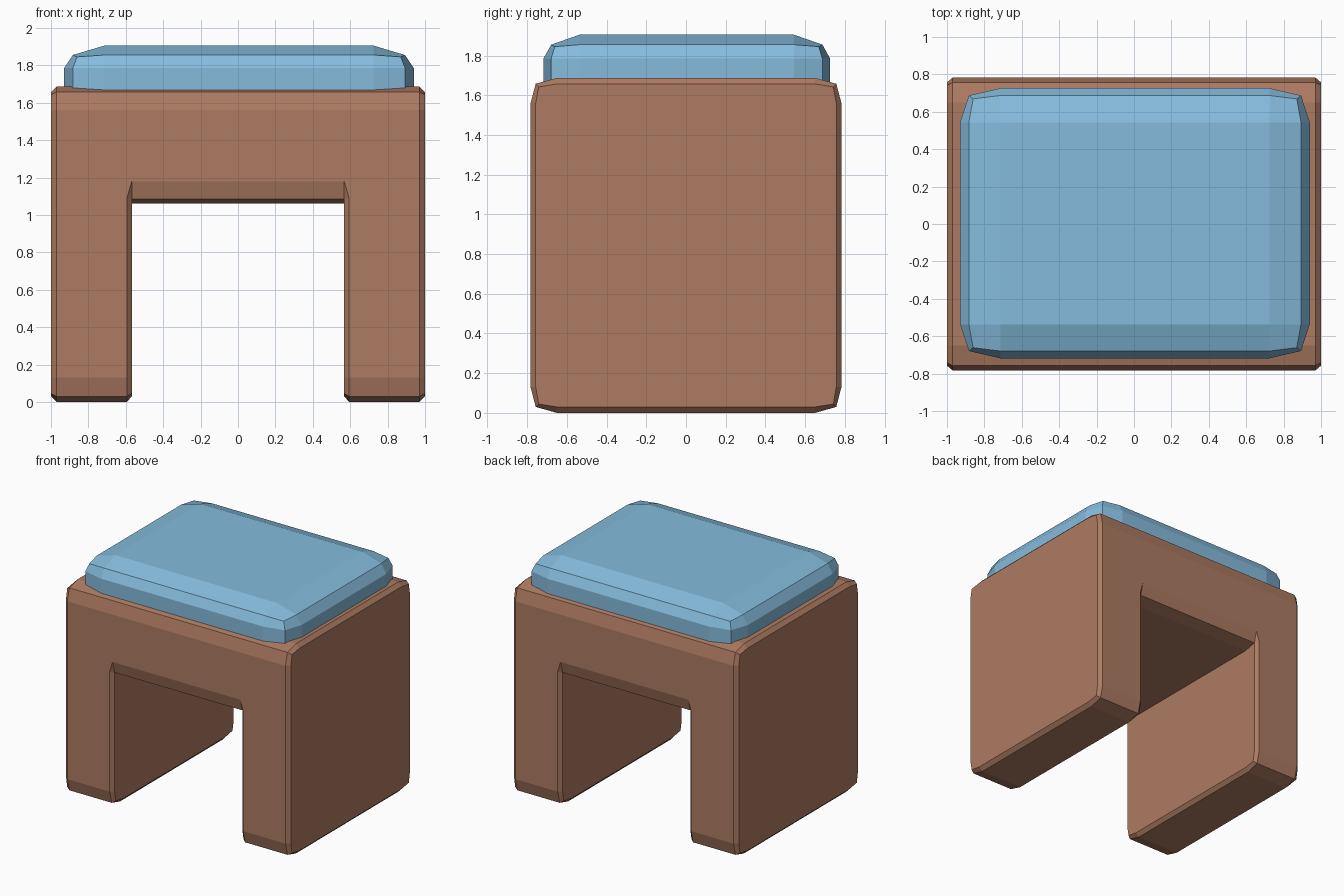
import bpy, bmesh

if "Cube" in bpy.data.objects:
    bpy.data.objects.remove(bpy.data.objects["Cube"])


def material(name, rgb):
    mat = bpy.data.materials.new(name)
    mat.diffuse_color = (*rgb, 1)
    mat.use_nodes = True
    mat.node_tree.nodes["Principled BSDF"].inputs["Base Color"].default_value = mat.diffuse_color
    return mat


def ring(bm, pts):
    return [bm.verts.new(p) for p in pts]


def side_ring(bm, x, half):
    # closed outline in the yz plane, mirrored across y
    return ring(bm, [(x, y, z) for y, z in half] + [(x, -y, z) for y, z in reversed(half)])


def strip(bm, a, b, closed=True):
    n = len(a)
    for i in range(n if closed else n - 1):
        j = (i + 1) % n
        bm.faces.new((a[i], a[j], b[j], b[i]))


def finish(bm, name, mat):
    bmesh.ops.recalc_face_normals(bm, faces=bm.faces)
    mesh = bpy.data.meshes.new(name)
    bm.to_mesh(mesh)
    bm.free()
    mesh.materials.append(mat)
    obj = bpy.data.objects.new(name, mesh)
    bpy.context.collection.objects.link(obj)
    return obj


# Frame: right half of the U-shaped body, mirrored across x
top = [(.783, 1.56), (.757, 1.658), (.65, 1.687)]
outer = [(.65, 0), (.757, .03), (.783, .13), (.783, 1.09)] + top
inset_foot = [(.65, .03), (.742, .045), (.757, .13)]
inset = inset_foot + [(.757, 1.09), (.757, 1.56), (.742, 1.642), (.65, 1.657)]
slab = [(.65, 1.062), (.757, 1.085), (.783, 1.18)] + top

bm = bmesh.new()
A = side_ring(bm, 1.0, inset)
B = side_ring(bm, .97, outer)
C = side_ring(bm, .594, outer)
D = side_ring(bm, .568, slab)
E = side_ring(bm, 0, slab)
L = side_ring(bm, .568, inset_foot)
bm.faces.new(A)
strip(bm, A, B)
strip(bm, B, C)
strip(bm, D, E)
strip(bm, C[3:11], D[2:10], closed=False)
# inner leg chamfer and inner leg face
strip(bm, C[11:] + C[:3], L[3:] + L[:3], closed=False)
for f in ((C[2], C[3], D[1], L[2]), (C[3], D[2], D[1]),
          (C[10], C[11], L[3], D[10]), (D[10], D[9], C[10]),
          (L[0], L[1], L[2], D[1], D[0], D[11], D[10], L[3], L[4], L[5])):
    bm.faces.new(f)
frame = finish(bm, "frame", material("brown", (.42, .198, .122)))
mirror = frame.modifiers.new("mirror", 'MIRROR')
mirror.use_axis[0] = True


# Cushion: stacked outlines with three points per corner
def cushion_ring(bm, corner):
    back = corner[::-1]
    pts = (corner + [(-x, y, z) for x, y, z in back] + [(-x, -y, z) for x, y, z in corner]
           + [(x, -y, z) for x, y, z in back])
    return ring(bm, [(x + .005, y + .004, z) for x, y, z in pts])


bm = bmesh.new()
base = cushion_ring(bm, [(.935, .54, 1.63), (.888, .683, 1.63), (.72, .722, 1.63)])
wall = cushion_ring(bm, [(.935, .54, 1.785), (.888, .683, 1.785), (.72, .722, 1.785)])
rim = cushion_ring(bm, [(.888, .54, 1.855), (.865, .665, 1.845), (.72, .683, 1.855)])
lid = ring(bm, [(sx * .72 + .005, sy * .54 + .004, 1.905)
                for sx, sy in ((1, 1), (-1, 1), (-1, -1), (1, -1))])
bm.faces.new(base)
strip(bm, base, wall)
strip(bm, wall, rim)
for i in range(4):
    k = 3 * i
    bm.faces.new((rim[k], rim[k + 1], rim[k + 2], lid[i]))
    bm.faces.new((rim[k + 2], rim[(k + 3) % 12], lid[(i + 1) % 4], lid[i]))
bm.faces.new(lid)
finish(bm, "cushion", material("blue", (.235, .50, .72)))
